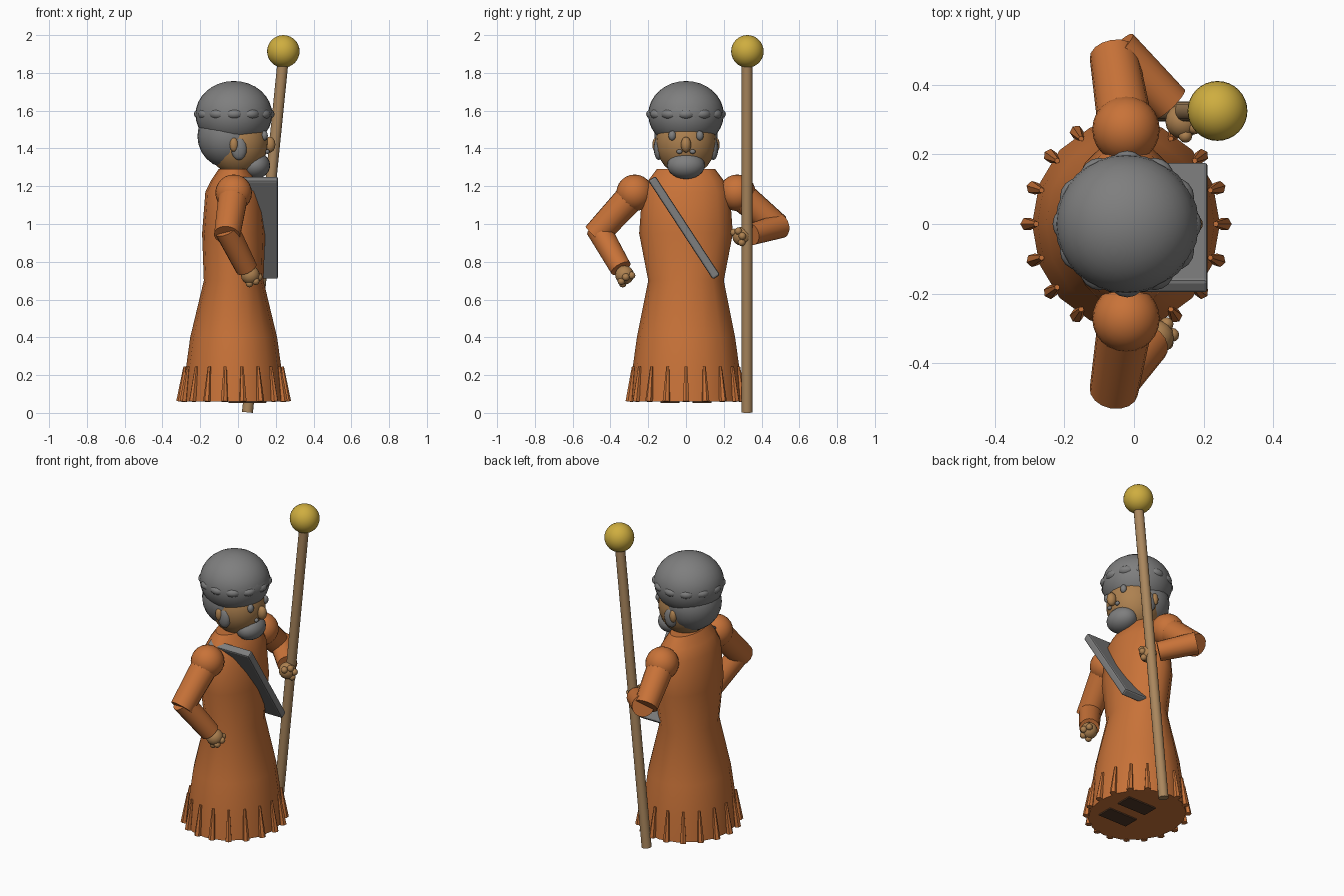
import bpy, bmesh, math
from mathutils import Vector

cube = bpy.data.objects.get("Cube")
if cube:
    bpy.data.objects.remove(cube, do_unlink=True)


def material(name, rgb):
    m = bpy.data.materials.new(name)
    m.use_nodes = True
    m.diffuse_color = (*rgb, 1)
    m.node_tree.nodes["Principled BSDF"].inputs["Base Color"].default_value = (*rgb, 1)
    return m


ORANGE = material("orange cloth", (0.58, 0.17, 0.04))
GREY = material("grey", (0.21, 0.21, 0.21))
SKIN = material("skin", (0.42, 0.22, 0.08))
WOOD = material("wood", (0.40, 0.24, 0.11))
GOLD = material("gold", (0.62, 0.42, 0.05))
SOLE = material("dark sole", (0.08, 0.04, 0.02))


def finish(name, mat, smooth=True):
    ob = bpy.context.object
    ob.name = name
    ob.data.materials.append(mat)
    if smooth:
        bpy.ops.object.shade_smooth_by_angle(angle=math.radians(40))
    return ob


def ball(name, mat, centre, radii, seg=24):
    bpy.ops.mesh.primitive_uv_sphere_add(segments=seg, ring_count=seg // 2, location=centre)
    bpy.context.object.scale = radii
    bpy.ops.object.transform_apply(location=False, rotation=False)
    return finish(name, mat)


def rod(name, mat, start, end, r1, r2, sides=16):
    a, b = Vector(start), Vector(end)
    bpy.ops.mesh.primitive_cone_add(vertices=sides, radius1=r1, radius2=r2,
                                    depth=(b - a).length, location=(a + b) / 2)
    ob = finish(name, mat)
    ob.rotation_euler = (b - a).to_track_quat('Z', 'Y').to_euler()
    return ob


def box(name, mat, centre, size, bevel, tilt=0):
    bpy.ops.mesh.primitive_cube_add(size=1, location=centre)
    ob = bpy.context.object
    ob.scale = size
    bpy.ops.object.transform_apply(location=False, rotation=False)
    ob.rotation_euler.x = tilt
    mod = ob.modifiers.new("Bevel", 'BEVEL')
    mod.width, mod.segments = bevel, 2
    return finish(name, mat, False)


def loft(name, mat, cx, sections, sides):
    """Stack elliptical rings given as (z, x radius, y radius)."""
    bm = bmesh.new()
    rings = []
    for z, rx, ry in sections:
        angles = [2 * math.pi * i / sides for i in range(sides)]
        rings.append([bm.verts.new((cx + rx * math.cos(t), ry * math.sin(t), z)) for t in angles])
    for low, high in zip(rings, rings[1:]):
        for i in range(sides):
            j = (i + 1) % sides
            bm.faces.new((low[i], low[j], high[j], high[i]))
    bm.faces.new(rings[0][::-1])
    bm.faces.new(rings[-1])
    me = bpy.data.meshes.new(name)
    bm.to_mesh(me)
    bm.free()
    ob = bpy.data.objects.new(name, me)
    bpy.context.collection.objects.link(ob)
    bpy.ops.object.select_all(action='DESELECT')
    ob.select_set(True)
    bpy.context.view_layer.objects.active = ob
    return finish(name, mat)


CX = -0.023  # body axis

# Robe
loft("robe", ORANGE, CX, [(0.06, 0.27, 0.30), (0.22, 0.255, 0.285), (0.40, 0.23, 0.26),
                          (0.70, 0.158, 0.20), (0.95, 0.167, 0.248), (1.17, 0.15, 0.232),
                          (1.23, 0.12, 0.20), (1.29, 0.08, 0.155)], 16)

# Hem tassels
for i in range(18):
    t = math.radians(20 * i)
    c, s = math.cos(t), math.sin(t)
    rod(f"tassel_{i + 1}", ORANGE, (CX + 0.284 * c, 0.305 * s, 0.06),
        (CX + 0.258 * c, 0.283 * s, 0.245), 0.02, 0.008, 6)

# Soles under the hem
for side, y in (("right", -0.085), ("left", 0.085)):
    box(f"{side}_sole", SOLE, (0.05, y, 0.058), (0.2, 0.1, 0.012), 0.003)

# Head, hair and beard
ball("head", SKIN, (0.0, 0, 1.435), (0.16, 0.16, 0.18))
ball("hair", GREY, (-0.05, 0, 1.465), (0.165, 0.168, 0.17))
ball("beard", GREY, (0.09, 0, 1.31), (0.08, 0.1, 0.072))
ball("nose", SKIN, (0.168, 0, 1.42), (0.03, 0.027, 0.042), 16)
for side, sy in (("right", -1), ("left", 1)):
    ball(f"{side}_eye", GREY, (0.14, sy * 0.073, 1.468), (0.018, 0.02, 0.026), 16)
    ball(f"{side}_moustache", GREY, (0.155, sy * 0.035, 1.383), (0.012, 0.016, 0.012), 12)
    ball(f"{side}_sideburn", GREY, (0.005, sy * 0.145, 1.40), (0.042, 0.025, 0.062), 16)
    ball(f"{side}_ear", SKIN, (-0.022, sy * 0.16, 1.42), (0.022, 0.018, 0.038), 16)

# Cap with a scalloped band
ball("cap_dome", GREY, (-0.022, 0, 1.58), (0.203, 0.2, 0.177), 32)
loft("cap_band", GREY, -0.02, [(1.505, 0.175, 0.18), (1.54, 0.192, 0.19),
                               (1.59, 0.207, 0.2), (1.62, 0.195, 0.19)], 24)
for i in range(12):
    t = math.radians(30 * i)
    ball(f"cap_scallop_{i + 1}", GREY, (-0.02 + 0.158 * math.cos(t), 0.155 * math.sin(t), 1.582),
         (0.056, 0.056, 0.034), 16)

# Slanted tablet across the chest
box("tablet", GREY, (0.067, -0.01, 0.98), (0.29, 0.045, 0.625), 0.01, math.atan2(0.34, 0.52))


# Arms
def arm(prefix, side, elbow, fore, wrist, hand):
    shoulder = (CX, side * 0.272, 1.165)
    ball(prefix + "_shoulder", ORANGE, shoulder, (0.097, 0.097, 0.097))
    rod(prefix + "_upper_sleeve", ORANGE, shoulder, elbow, 0.08, 0.07)
    rod(prefix + "_lower_sleeve", ORANGE, fore, wrist, 0.066, 0.058)
    ball(prefix + "_hand", SKIN, hand, (0.05, 0.05, 0.05), 16)
    direction = (Vector(wrist) - Vector(fore)).normalized()
    across = direction.cross(Vector((1, 0, 0))).normalized()
    up = direction.cross(across)
    for k in range(4):
        t = math.radians(60 * k - 30)
        knuckle = Vector(hand) + 0.03 * direction + 0.036 * (across * math.cos(t) - up * math.sin(t))
        ball(f"{prefix}_finger_{k + 1}", SKIN, knuckle, (0.02, 0.02, 0.02), 12)


arm("free_arm", -1, (-0.058, -0.48, 0.94), (-0.062, -0.465, 0.975),
    (0.045, -0.345, 0.765), (0.065, -0.325, 0.73))
arm("staff_arm", 1, (-0.058, 0.485, 0.985), (-0.05, 0.50, 0.99),
    (0.105, 0.345, 0.945), (0.14, 0.295, 0.935))

# Staff with a round knob
rod("staff", WOOD, (0.05, 0.323, 0.003), (0.24, 0.323, 1.88), 0.029, 0.029)
ball("staff_knob", GOLD, (0.24, 0.325, 1.914), (0.086, 0.086, 0.086), 32)
